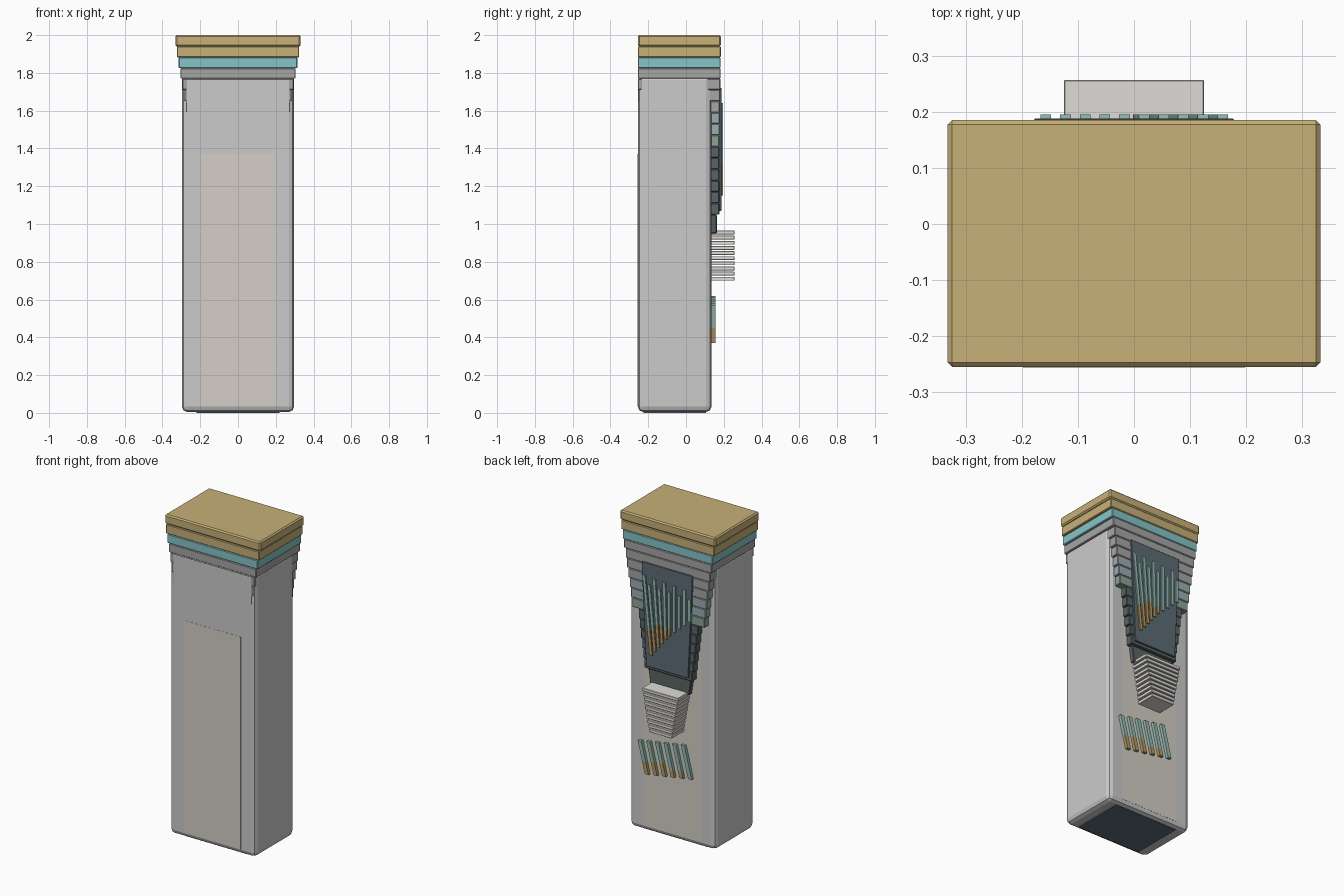
import bpy, bmesh

if "Cube" in bpy.data.objects:
    bpy.data.objects.remove(bpy.data.objects["Cube"])

mats = {}
COL = {
    "stone": (0.62, 0.62, 0.62), "gold": (0.58, 0.44, 0.19), "teal": (0.24, 0.56, 0.58),
    "slate": (0.11, 0.15, 0.18), "dark": (0.10, 0.13, 0.13), "cream": (0.66, 0.63, 0.57),
    "white": (0.74, 0.72, 0.68), "mint": (0.30, 0.52, 0.45), "bronze": (0.48, 0.33, 0.12),
    "mist": (0.33, 0.42, 0.45), "grey": (0.38, 0.38, 0.38), "moss": (0.27, 0.37, 0.31),
}


def mat(name):
    if name not in mats:
        m = bpy.data.materials.new(name)
        m.diffuse_color = (*COL[name], 1)
        m.use_nodes = True
        m.node_tree.nodes["Principled BSDF"].inputs["Base Color"].default_value = m.diffuse_color
        mats[name] = m
    return mats[name]


def block(name, col, z0, z1, hw0, y0, y1, hw1=None, cx0=0, cx1=None, bevel=0.004):
    """Box from z0 to z1; half width and x centre may change from bottom to top."""
    hw1 = hw0 if hw1 is None else hw1
    cx1 = cx0 if cx1 is None else cx1
    bm = bmesh.new()
    bmesh.ops.create_cube(bm, size=2)
    for v in bm.verts:
        top = v.co.z > 0
        hw, cx = (hw1, cx1) if top else (hw0, cx0)
        v.co = (cx + v.co.x * hw, y1 if v.co.y > 0 else y0, z1 if top else z0)
    if bevel:
        bmesh.ops.bevel(bm, geom=bm.edges[:], offset=bevel, segments=2 if bevel > 0.01 else 1,
                        affect='EDGES', profile=0.5)
    me = bpy.data.meshes.new(name)
    bm.to_mesh(me)
    bm.free()
    ob = bpy.data.objects.new(name, me)
    bpy.context.collection.objects.link(ob)
    me.materials.append(mat(col))
    return ob


def lerp(a, b, t):
    return a + (b - a) * t


FRONT = -0.255

# Main shaft with rounded edges, cream panel flush on front and back
block("shaft", "stone", 0.005, 1.79, 0.297, FRONT, 0.135, bevel=0.028)
block("shaft_panel", "cream", 0.035, 1.37, 0.198, FRONT - 0.001, 0.136, bevel=0)
block("base_foot", "slate", 0.0, 0.03, 0.22, FRONT + 0.03, 0.105, bevel=0)

# Crown
block("crown_top", "gold", 1.94, 2.0, 0.332, FRONT, 0.185, bevel=0.008)
block("crown_lower", "gold", 1.882, 1.94, 0.324, FRONT, 0.184)
block("crown_band", "teal", 1.825, 1.882, 0.314, FRONT, 0.183)
block("crown_collar", "grey", 1.77, 1.825, 0.305, FRONT, 0.183)

# Corbel courses narrowing downward, projecting on the back
for i, c in enumerate(["grey", "grey", "grey", "mist", "mist", "moss"]):
    z1 = 1.77 - i * 0.06
    block("corbel_course", c, z1 - 0.06, z1, 0.294 - i * 0.0085,
          FRONT + 0.0005, 0.182 - i * 0.001)

# Dark stepped throat under the courses
for i in range(6):
    z1 = 1.41 - i * 0.06
    block("throat_course", "dark", z1 - 0.06, z1, 0.207 - i * 0.008, 0.1, 0.177)
block("throat_block", "dark", 0.95, 1.05, 0.135, 0.1, 0.163, 0.15)

# Tapered backing panel
block("pipe_panel", "slate", 1.07, 1.72, 0.146, 0.12, 0.188, 0.178, bevel=0.002)

# Pipes: stepped segments, long and leaning on one side, short and upright on the other
for i in range(10):
    t = i / 9
    xt = lerp(0.158, -0.157, t)
    lean = lerp(0.05, 0.0, min(1, t * 1.8))
    top = 1.64 - (0.05 if i % 2 else 0.0) - 0.02 * t
    bot = lerp(1.15, 1.43, t)
    n = 6
    for k in range(n):
        a, b = k / n, (k + 1) / n
        z0, z1 = lerp(bot, top, a), lerp(bot, top, b)
        x0, x1 = xt - lean * (1 - a), xt - lean * (1 - b)
        block("pipe", "bronze" if z1 < 1.37 else "mint", z0, z1, 0.0095,
              0.18, 0.195, cx0=x0, cx1=x1, bevel=0)

# Protruding stack of slats, tapering downward
for i in range(10):
    z1 = 0.965 - i * 0.0272
    block("slat", "white", z1 - 0.02, z1, lerp(0.125, 0.08, i / 9), 0.12, 0.257, bevel=0.002)

# Row of leaning fins
for i in range(6):
    t = i / 5
    xt, top = lerp(0.215, -0.085, t), lerp(0.57, 0.62, t)
    for k in range(5):
        z1 = top - k * 0.04
        gold = k >= 4 - (1 if i < 3 else 0) and i < 5
        block("fin", "bronze" if gold else "mint", z1 - 0.04, z1, 0.0125, 0.125, 0.155,
              cx0=xt - 0.01 * (k + 1), cx1=xt - 0.01 * k, bevel=0)
